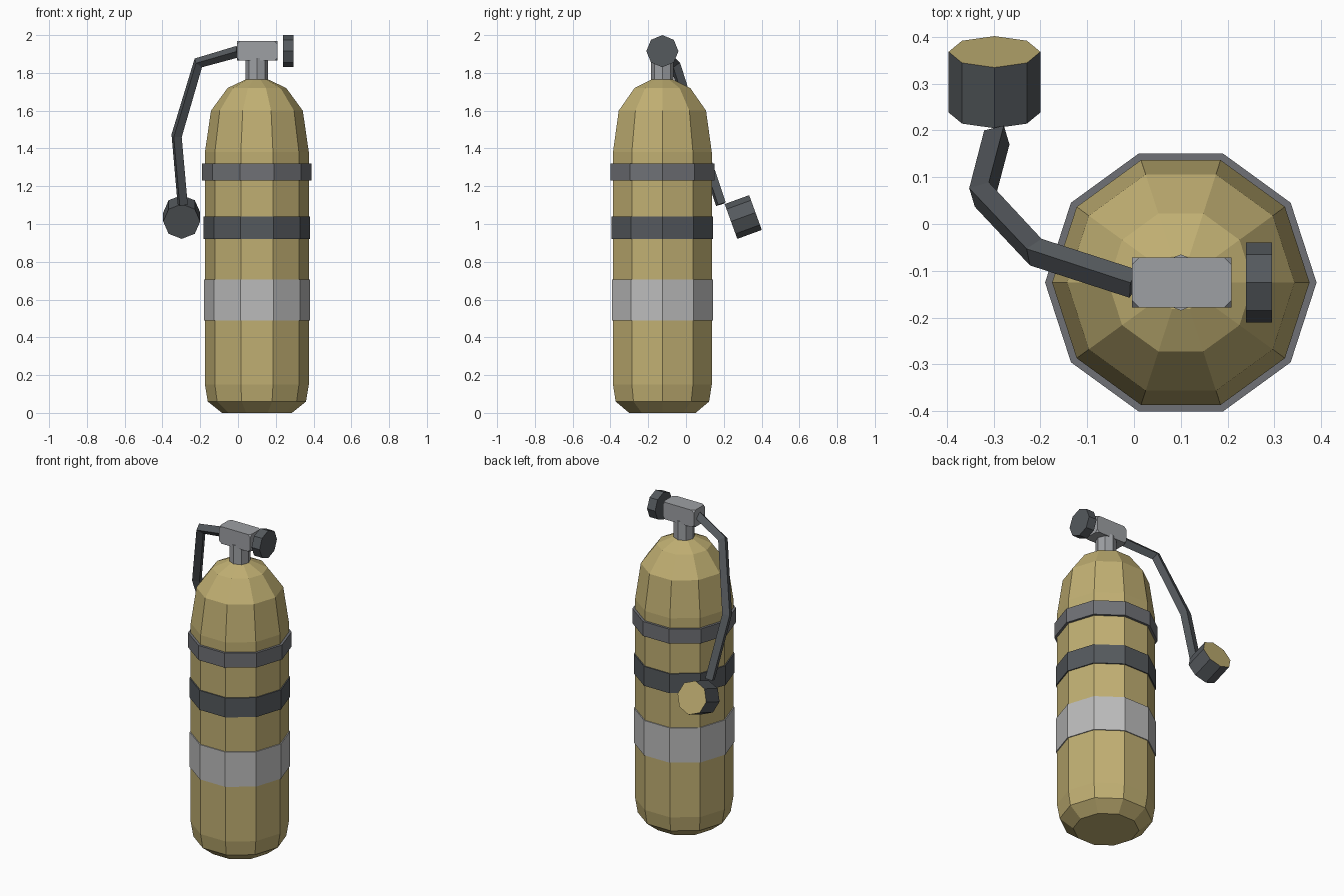
import bpy, bmesh
from math import cos, sin, tau, radians
from mathutils import Matrix, Vector

if "Cube" in bpy.data.objects:
    bpy.data.objects.remove(bpy.data.objects["Cube"])

CX, CY = 0.1, -0.125  # tank axis


def material(name, rgb):
    m = bpy.data.materials.new(name)
    m.diffuse_color = (*rgb, 1)
    m.use_nodes = True
    m.node_tree.nodes["Principled BSDF"].inputs["Base Color"].default_value = m.diffuse_color
    return m


gold = material("tan_paint", (0.53, 0.43, 0.17))
dark = material("dark_rubber", (0.09, 0.10, 0.11))
strap = material("strap_grey", (0.16, 0.165, 0.18))
metal = material("valve_metal", (0.34, 0.35, 0.37))
pale = material("pale_label", (0.5, 0.5, 0.5))


def finish(name, bm, mats, matrix=Matrix()):
    bmesh.ops.recalc_face_normals(bm, faces=bm.faces)
    me = bpy.data.meshes.new(name)
    bm.to_mesh(me)
    bm.free()
    for m in mats:
        me.materials.append(m)
    ob = bpy.data.objects.new(name, me)
    ob.matrix_world = matrix
    bpy.context.collection.objects.link(ob)
    return ob


def lathe(name, profile, sides, mats, matrix, caps=True, top_mat=0):
    """Turn a list of (radius, height) pairs around local z."""
    bm = bmesh.new()
    rings = [[bm.verts.new((r * cos(tau * i / sides), r * sin(tau * i / sides), z))
              for i in range(sides)] for r, z in profile]
    for a, b in zip(rings, rings[1:]):
        for i in range(sides):
            j = (i + 1) % sides
            bm.faces.new((a[i], a[j], b[j], b[i]))
    if caps:
        bm.faces.new(rings[0][::-1])
        bm.faces.new(rings[-1]).material_index = top_mat
    return finish(name, bm, mats, matrix)


axis = Matrix.Translation((CX, CY, 0))

# Tank body
lathe("tank", [(0.185, 0), (0.26, 0.06), (0.275, 0.15), (0.275, 1.38),
               (0.243, 1.6), (0.155, 1.72), (0.06, 1.765)], 10, [gold], axis)

# Bands around the tank
for name, r, z0, z1, mat in (("upper_strap", 0.29, 1.23, 1.32, strap),
                             ("middle_strap", 0.282, 0.92, 1.04, dark),
                             ("label_band", 0.281, 0.49, 0.705, pale)):
    lathe(name, [(0.27, z0), (r, z0), (r, z1), (0.27, z1)], 10, [mat], axis, caps=False)

# Neck
lathe("neck", [(0.06, 1.75), (0.06, 1.88)], 8, [metal], axis)

# Valve block with clipped corners
bm = bmesh.new()
bmesh.ops.create_cube(bm, size=1)
bmesh.ops.scale(bm, vec=(0.213, 0.107, 0.105), verts=bm.verts)
bmesh.ops.bevel(bm, geom=bm.verts[:], offset=0.016, segments=1, affect='VERTICES')
finish("valve_block", bm, [metal], Matrix.Translation((0.102, CY, 1.917)))

# Valve knob
lathe("valve_knob", [(0.085, -0.0275), (0.085, 0.0275)], 8, [dark],
      Matrix.Translation((0.267, CY, 1.915)) @ Matrix.Rotation(radians(90), 4, 'Y'))

# Hose
cu = bpy.data.curves.new("hose", 'CURVE')
cu.dimensions = '3D'
cu.bevel_depth = 0.031
cu.bevel_resolution = 0
cu.use_fill_caps = True
path = [(0, -0.128, 1.913), (-0.21, -0.06, 1.853), (-0.325, 0.063, 1.467), (-0.293, 0.185, 1.105)]
sp = cu.splines.new('POLY')
sp.points.add(len(path) - 1)
for p, co in zip(sp.points, path):
    p.co = (*co, 1)
sp.use_smooth = False
cu.materials.append(dark)
bpy.context.collection.objects.link(bpy.data.objects.new("hose", cu))

# Mouthpiece, with a tan face on its outer end
lathe("mouthpiece", [(0.098, -0.069), (0.098, 0.069)], 8, [dark, gold],
      Matrix.Translation((-0.298, 0.303, 1.037)) @ Matrix.Rotation(radians(-70), 4, 'X'),
      top_mat=1)
